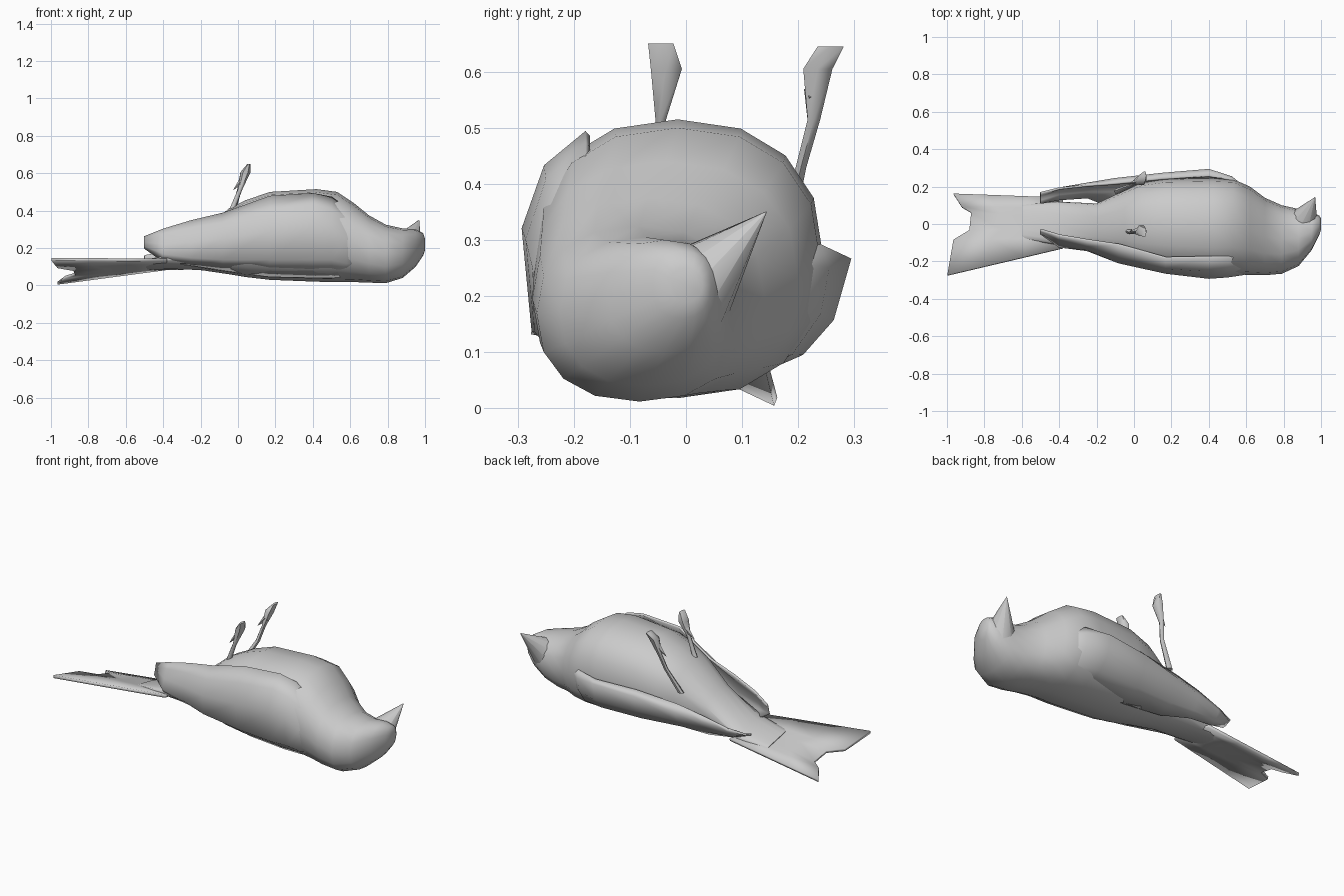
import bpy, bmesh, math
from mathutils import Vector


def finish(name, bm, angle=60, thickness=0):
    bmesh.ops.recalc_face_normals(bm, faces=bm.faces[:])
    mesh = bpy.data.meshes.new(name)
    bm.to_mesh(mesh)
    bm.free()
    ob = bpy.data.objects.new(name, mesh)
    bpy.context.collection.objects.link(ob)
    if thickness:
        mod = ob.modifiers.new("thickness", 'SOLIDIFY')
        mod.thickness = thickness
        mod.offset = 0
    bpy.ops.object.select_all(action='DESELECT')
    bpy.context.view_layer.objects.active = ob
    ob.select_set(True)
    bpy.ops.object.shade_smooth_by_angle(angle=math.radians(angle))
    return ob


def grid(name, rows, closed=False, angle=60, thickness=0):
    # skin consecutive rows of points; closed rows become a capped tube
    bm = bmesh.new()
    vs = [[bm.verts.new(p) for p in row] for row in rows]
    n = len(vs[0])
    for a, b in zip(vs, vs[1:]):
        for i in range(n if closed else n - 1):
            j = (i + 1) % n
            bm.faces.new((a[i], a[j], b[j], b[i]))
    if closed:
        bm.faces.new(vs[0])
        bm.faces.new(vs[-1])
    return finish(name, bm, angle, thickness)


def sgnpow(v, e):
    return math.copysign(abs(v) ** e, v)


# body and head: x, y min, y max, z min, z max
STATIONS = [
    (-.60, -.08, .10, .10, .104), (-.42, -.11, .12, .087, .14),
    (-.20, -.14, .11, .08, .28), (-.05, -.19, .18, .06, .41),
    (.04, -.23, .22, .045, .455), (.17, -.255, .24, .03, .50),
    (.42, -.275, .245, .02, .515), (.53, -.27, .24, .018, .50),
    (.62, -.272, .20, .018, .44), (.70, -.274, .14, .015, .375),
    (.79, -.266, .10, .012, .325), (.88, -.225, .08, .04, .305),
    (.95, -.14, .065, .10, .30), (.99, -.06, .045, .16, .28),
    (1.0, -.03, .03, .19, .25)]
rings = []
for x, y0, y1, z0, z1 in STATIONS:
    ring = []
    for i in range(16):
        a = 2 * math.pi * i / 16
        ring.append((x, (y0 + y1) / 2 + (y1 - y0) / 2 * sgnpow(math.cos(a), .87),
                     (z0 + z1) / 2 + (z1 - z0) / 2 * sgnpow(math.sin(a), .87)))
    rings.append(ring)
body = grid("body", rings, closed=True)
# the rear of the body follows the tilt of the tail
for v in body.data.vertices:
    v.co.z -= .2 * max(0, min(1, (-.1 - v.co.x) / .3)) * (v.co.y - .02)


def spike(name, base, tip, r, sides=6):
    base, tip = Vector(base), Vector(tip)
    d = tip - base
    bm = bmesh.new()
    bmesh.ops.create_cone(bm, cap_ends=True, segments=sides, radius1=r, radius2=.001, depth=d.length)
    m = d.to_track_quat('Z', 'Y').to_matrix().to_4x4()
    m.translation = (base + tip) / 2
    bm.transform(m)
    return finish(name, bm)


spike("beak", (.897, 0, .2), (.968, .143, .35), .09, 10)


# folded wings: x then (y, z) from the belly edge round to the back
def wing(name, rows):
    grid(name, [[(x, y, z) for y, z in pts] for x, *pts in rows], thickness=.012)


wing("near_wing", [
    (.68, (-.15, .32), (-.19, .28), (-.22, .20), (-.20, .12), (-.12, .06)),
    (.58, (-.175, .41), (-.235, .355), (-.268, .25), (-.25, .12), (-.14, .05)),
    (.50, (-.175, .47), (-.245, .405), (-.28, .30), (-.265, .14), (-.14, .045)),
    (.40, (-.175, .49), (-.248, .43), (-.287, .32), (-.27, .14), (-.14, .045)),
    (.17, (-.18, .475), (-.235, .40), (-.26, .29), (-.245, .14), (-.12, .05)),
    (-.08, (-.11, .385), (-.175, .33), (-.205, .25), (-.195, .14), (-.09, .085)),
    (-.25, (-.085, .345), (-.115, .30), (-.135, .23), (-.14, .15), (-.09, .11)),
    (-.40, (-.06, .30), (-.08, .27), (-.10, .22), (-.12, .17), (-.09, .13)),
    (-.50, (-.03, .26), (-.035, .25), (-.04, .23), (-.045, .21), (-.05, .20))])
wing("far_wing", [
    (.66, (.14, .27), (.14, .24), (.13, .19), (.11, .13), (.06, .07)),
    (.52, (.235, .29), (.25, .25), (.235, .17), (.185, .10), (.09, .05)),
    (.40, (.255, .275), (.289, .265), (.258, .16), (.205, .10), (.09, .05)),
    (.15, (.24, .275), (.268, .25), (.245, .16), (.195, .10), (.09, .05)),
    (-.10, (.215, .25), (.24, .21), (.222, .16), (.175, .11), (.08, .08)),
    (-.25, (.205, .22), (.215, .19), (.20, .16), (.175, .12), (.14, .09)),
    (-.40, (.19, .18), (.19, .165), (.18, .145), (.16, .125), (.13, .11)),
    (-.50, (.165, .16), (.157, .155), (.145, .15), (.13, .145), (.11, .14))])

# tilted tail fan with notched end
TIPS = [(-.998, -.275, .14), (-.965, -.085, .10), (-.88, -.035, .085),
        (-.87, .06, .06), (-.92, .09, .045), (-.965, .16, .012)]
ROOT = [(-.38, -.13 + .27 * i / 5, .135 - .045 * i / 5) for i in range(6)]
grid("tail", [[tuple(Vector(r).lerp(Vector(t), k / 3)) for r, t in zip(ROOT, TIPS)]
              for k in range(4)], thickness=.016)


# legs with curled feet: centre x, y, z and half widths in x, y
def leg(name, pts):
    grid(name, [[(x + rx * math.cos(a), y + ry * math.sin(a), z)
                 for a in (math.pi * i / 3 for i in range(6))]
                for x, y, z, rx, ry in pts], closed=True)


leg("near_leg", [(-.03, -.04, .41, .015, .013), (.012, -.045, .515, .012, .011),
                 (.04, -.035, .605, .027, .032), (.058, -.045, .65, .008, .026)])
leg("far_leg", [(-.09, .175, .30, .018, .015), (-.015, .205, .43, .013, .011),
                (.008, .228, .515, .012, .013), (.04, .235, .605, .027, .030),
                (.058, .258, .645, .008, .027)])
spike("near_claw", (.025, -.035, .565), (-.025, -.042, .51), .018, 5)
spike("far_claw", (.025, .228, .565), (-.025, .218, .51), .018, 5)
